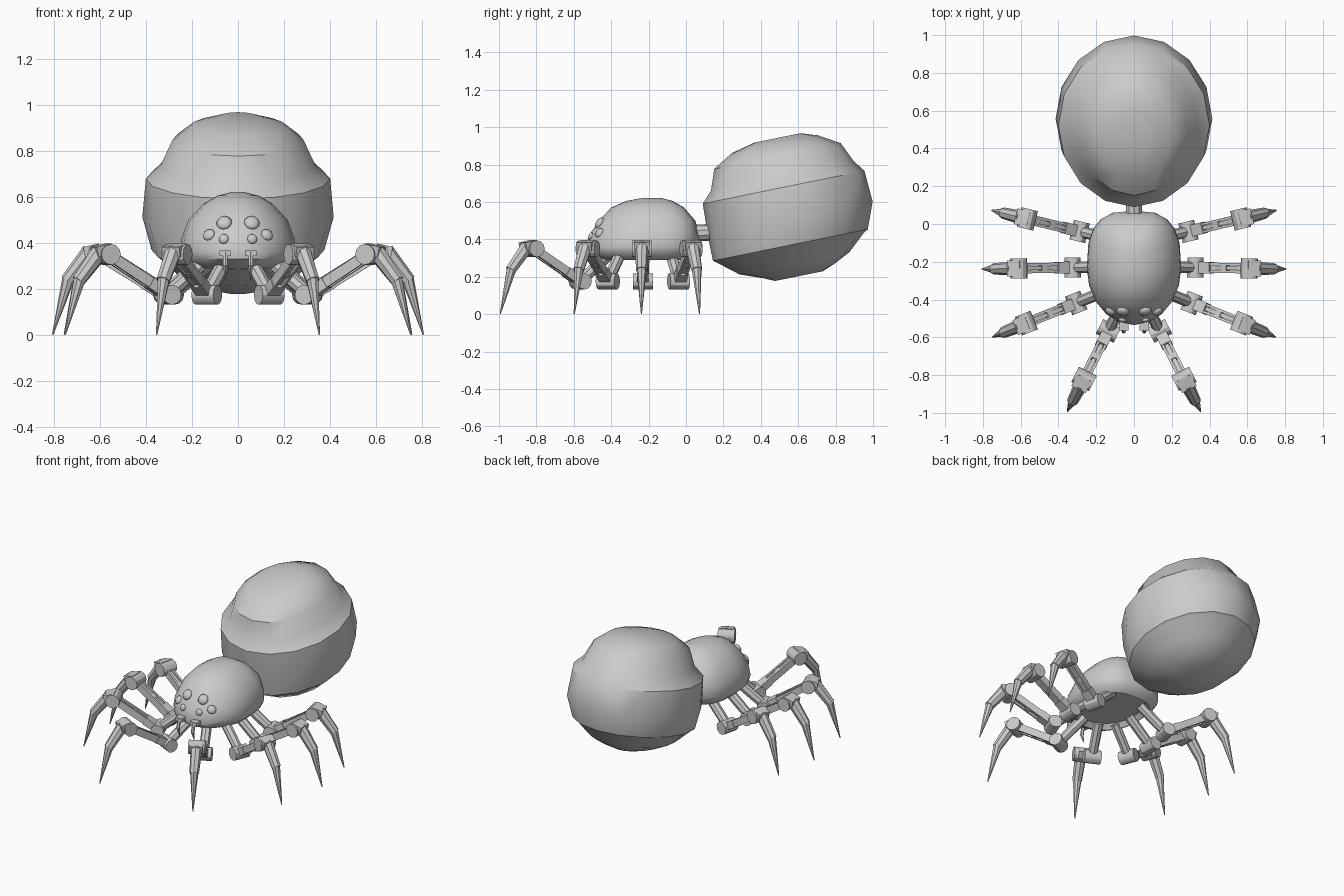
import bpy, bmesh, math
from mathutils import Vector, Matrix

cube = bpy.data.objects.get("Cube")
if cube:
    bpy.data.objects.remove(cube, do_unlink=True)

GREY = (0.6, 0.6, 0.6, 1)
grey = bpy.data.materials.new("plain_grey")
grey.use_nodes = True
grey.diffuse_color = GREY
grey.node_tree.nodes["Principled BSDF"].inputs["Base Color"].default_value = GREY


def finish(bm, name, angle=30):
    """Turn a bmesh into a shaded, coloured object."""
    bmesh.ops.recalc_face_normals(bm, faces=bm.faces)
    mesh = bpy.data.meshes.new(name)
    bm.to_mesh(mesh)
    bm.free()
    mesh.materials.append(grey)
    ob = bpy.data.objects.new(name, mesh)
    bpy.context.collection.objects.link(ob)
    bpy.ops.object.select_all(action="DESELECT")
    ob.select_set(True)
    bpy.context.view_layer.objects.active = ob
    bpy.ops.object.shade_smooth_by_angle(angle=math.radians(angle))
    return ob


def strut(bm, a, b, r1, r2, sides=8):
    """Tapered cylinder between two points."""
    a, b = Vector(a), Vector(b)
    d = b - a
    m = Matrix.Translation((a + b) / 2) @ d.to_track_quat("Z", "Y").to_matrix().to_4x4()
    bmesh.ops.create_cone(bm, cap_ends=True, segments=sides, radius1=r1,
                          radius2=r2, depth=d.length, matrix=m)


def bar(bm, a, b, width, height):
    """Box running between two points in a vertical plane along x."""
    a, b = Vector(a), Vector(b)
    d = b - a
    m = (Matrix.Translation((a + b) / 2)
         @ Matrix.Rotation(-math.atan2(d.z, d.x), 4, "Y")
         @ Matrix.Diagonal((d.length, width, height, 1)))
    bmesh.ops.create_cube(bm, size=1, matrix=m)


def shell(name, rings, sides, back_power=1.0, angle=30):
    """Closed shell of stacked oval rings: height, front y, back y, half width."""
    bm = bmesh.new()
    loops = []
    for z, front, back, half in rings:
        mid, reach = (front + back) / 2, (back - front) / 2
        loop = []
        for i in range(sides):
            t = math.tau * i / sides
            c, s = math.cos(t), math.sin(t)
            p = back_power if s > 0 else 1.0
            x = half * math.copysign(abs(c) ** p, c)
            y = mid + reach * math.copysign(abs(s) ** p, s)
            loop.append(bm.verts.new((x, y, z)))
        loops.append(loop)
    for low, high in zip(loops, loops[1:]):
        for i in range(sides):
            j = (i + 1) % sides
            bm.faces.new((low[i], low[j], high[j], high[i]))
    bm.faces.new(loops[0])
    bm.faces.new(loops[-1])
    return finish(bm, name, angle)


# Abdomen: tilted bulb with a ridge above and below its middle band
abdomen = shell("abdomen", [
    (-0.372, -0.14, 0.12, 0.10),
    (-0.345, -0.20, 0.19, 0.18),
    (-0.30, -0.32, 0.28, 0.27),
    (-0.215, -0.425, 0.375, 0.355),
    (-0.20, -0.445, 0.40, 0.375),
    (-0.06, -0.445, 0.455, 0.415),
    (0.11, -0.437, 0.445, 0.40),
    (0.17, -0.38, 0.40, 0.335),
    (0.28, -0.34, 0.35, 0.285),
    (0.345, -0.23, 0.24, 0.205),
    (0.375, -0.10, 0.15, 0.09)], 16, angle=35)
abdomen.location = (0, 0.54, 0.57)
abdomen.rotation_euler.x = math.radians(11.5)

# Head shell with a recessed underside
head = shell("head_shell", [
    (0.32, -0.43, 0.0, 0.17),
    (0.29, -0.46, 0.02, 0.195),
    (0.295, -0.48, 0.03, 0.205),
    (0.33, -0.53, 0.06, 0.24),
    (0.36, -0.535, 0.07, 0.25),
    (0.42, -0.52, 0.07, 0.245),
    (0.50, -0.465, 0.05, 0.215),
    (0.57, -0.40, -0.01, 0.15),
    (0.605, -0.32, -0.07, 0.09),
    (0.62, -0.24, -0.13, 0.03)], 20, back_power=0.7, angle=40)

# Waist
bm = bmesh.new()
strut(bm, (0, 0, 0.43), (0, 0.17, 0.44), 0.045, 0.045, 10)
finish(bm, "waist")

# Eyes: flattened beads resting on the front of the head
bpy.context.view_layer.update()
for side, sign in (("left", 1), ("right", -1)):
    for label, x, z, r in (("upper", 0.06, 0.487, 0.034),
                           ("outer", 0.126, 0.435, 0.028),
                           ("lower", 0.062, 0.417, 0.022)):
        hit, spot, normal, _ = head.ray_cast((sign * x, -2, z), (0, 1, 0))
        bm = bmesh.new()
        bmesh.ops.create_uvsphere(bm, u_segments=12, v_segments=6, radius=r)
        turn = normal.to_track_quat("Z", "Y").to_matrix().to_4x4()
        bm.transform(Matrix.Translation(spot) @ turn @ Matrix.Diagonal((1, 1, 0.55, 1)))
        finish(bm, f"eye_{label}_{side}", 60)

    # Fang: small block with a hooked prong
    bm = bmesh.new()
    x = sign * 0.055
    bmesh.ops.create_cube(bm, size=1, matrix=Matrix.Translation((x, -0.53, 0.355))
                          @ Matrix.Diagonal((0.05, 0.07, 0.025, 1)))
    strut(bm, (x, -0.555, 0.36), (x, -0.57, 0.30), 0.012, 0.011, 6)
    strut(bm, (x, -0.57, 0.302), (x, -0.55, 0.24), 0.011, 0.002, 6)
    finish(bm, f"fang_{side}")


def make_leg(name, knee_x, knee_y, angle):
    """Jointed leg, built along x with its knee above the origin."""
    bm = bmesh.new()
    joint, knee = Vector((-0.285, 0, 0.175)), Vector((0, 0, 0.35))
    along = knee - joint
    # hip segment and lower joint
    strut(bm, (-0.46, 0, 0.32), joint, 0.032, 0.03, 8)
    strut(bm, joint - Vector((0, 0.053, 0)), joint + Vector((0, 0.053, 0)), 0.043, 0.043, 12)
    # thigh: collar, core and two rails
    bar(bm, joint, joint + along * 0.3, 0.062, 0.05)
    bar(bm, joint, knee, 0.022, 0.025)
    bar(bm, joint + along * 0.5, joint + along * 0.6, 0.05, 0.035)
    for y in (-0.02, 0.02):
        off = Vector((0, y, 0))
        bar(bm, joint + off, knee + off, 0.014, 0.045)
    # knee barrel and cap
    strut(bm, knee - Vector((0, 0.053, 0)), knee + Vector((0, 0.053, 0)), 0.045, 0.045, 12)
    bar(bm, (-0.01, 0, 0.375), (0.058, 0, 0.36), 0.085, 0.045)
    # shin and claw
    ankle = Vector((0.132, 0, 0.235))
    strut(bm, (0.03, 0, 0.365), ankle, 0.037, 0.03, 8)
    strut(bm, ankle + Vector((-0.008, 0, 0.015)), (0.194, 0, 0.002), 0.028, 0.003, 8)
    bm.transform(Matrix.Translation((knee_x, knee_y, 0)) @ Matrix.Rotation(angle, 4, "Z"))
    finish(bm, name)


# Four pairs of legs
for label, x, y, degrees in (("rear", 0.565, 0.027, 13.5), ("middle", 0.61, -0.235, -1),
                             ("fore", 0.57, -0.525, -22), ("front", 0.265, -0.82, -63)):
    a = math.radians(degrees)
    make_leg(f"leg_{label}_left", x, y, a)
    make_leg(f"leg_{label}_right", -x, y, math.pi - a)
